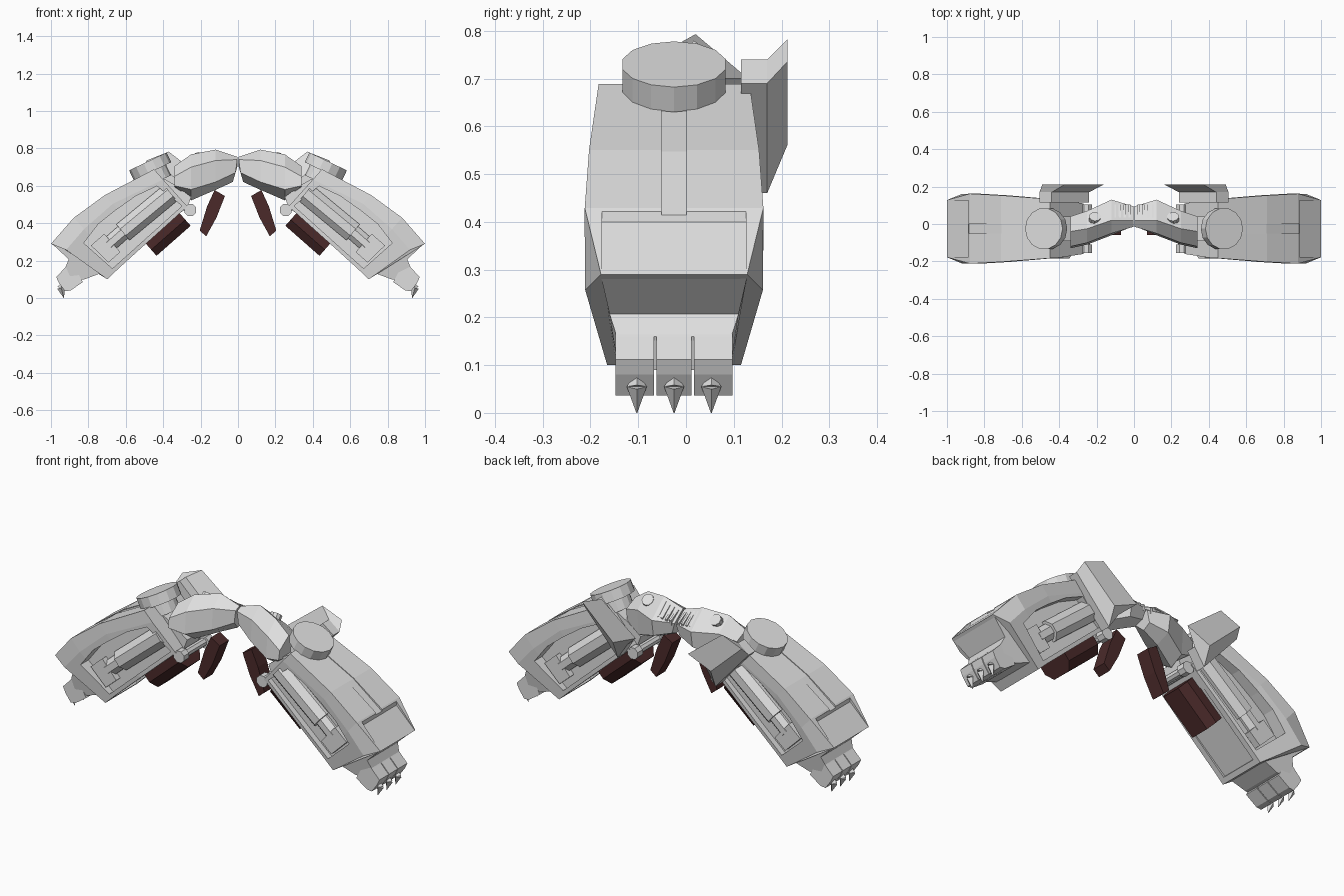
import bpy, bmesh, math
from mathutils import Vector

if "Cube" in bpy.data.objects:
    bpy.data.objects.remove(bpy.data.objects["Cube"])

CY = -0.025                      # arm centre line in y
A = math.atan2(0.66, 0.75)       # forearm slope
D = Vector((math.cos(A), 0, -math.sin(A)))   # along the forearm, towards the hand
N = Vector((math.sin(A), 0, math.cos(A)))    # outward from the forearm


def material(name, c):
    m = bpy.data.materials.new(name)
    m.diffuse_color = (*c, 1)
    m.use_nodes = True
    m.node_tree.nodes["Principled BSDF"].inputs["Base Color"].default_value = m.diffuse_color
    return m


GREY = material("light_grey", (0.74, 0.74, 0.74))
RED = material("dark_red", (0.07, 0.023, 0.023))


def P(u, w, y):
    """Point in the forearm frame; y is measured from the arm centre."""
    return D * u + N * w + Vector((0, CY + y, 0))


def loft(name, rings, mat=GREY, mirror=True):
    """Skin closed rings of equal length and cap both ends."""
    bm = bmesh.new()
    vs = [[bm.verts.new(p) for p in r] for r in rings]
    n = len(vs[0])
    for a, b in zip(vs, vs[1:]):
        for i in range(n):
            j = (i + 1) % n
            bm.faces.new((a[i], a[j], b[j], b[i]))
    bm.faces.new(vs[0][::-1])
    bm.faces.new(vs[-1])
    bmesh.ops.recalc_face_normals(bm, faces=bm.faces)
    me = bpy.data.meshes.new(name)
    bm.to_mesh(me)
    bm.free()
    ob = bpy.data.objects.new(name, me)
    bpy.context.collection.objects.link(ob)
    me.materials.append(mat)
    if mirror:
        ob.modifiers.new("mirror", 'MIRROR').use_axis = (True, False, False)
    return ob


def slab(name, pts, y0, y1, mat=GREY, mirror=True):
    """Profile in (x, z) extruded along y."""
    return loft(name, [[(x, y, z) for x, z in pts] for y in (y0, y1)], mat, mirror)


def arm_slab(name, pts, y0, y1, mat=GREY, mirror=True):
    """Profile in forearm (u, w) extruded along y."""
    return loft(name, [[P(u, w, y) for u, w in pts] for y in (y0, y1)], mat, mirror)


def rod(name, a, b, r1, r2, n, mat=GREY, phase=0.5):
    a, b = Vector(a), Vector(b)
    q = (b - a).to_track_quat('Z', 'Y')
    ring = lambda c, r: [c + q @ Vector((r * math.cos(t), r * math.sin(t), 0))
                         for t in [math.tau * (i + phase) / n for i in range(n)]]
    return loft(name, [ring(a, r1), ring(b, r2)], mat)


def cut(ob, cutters):
    """Subtract the cutters, then discard them."""
    bpy.context.view_layer.objects.active = ob
    for c in cutters:
        m = ob.modifiers.new("cut", 'BOOLEAN')
        m.object, m.operation, m.solver = c, 'DIFFERENCE', 'EXACT'
        bpy.ops.object.modifier_apply(modifier=m.name)
        bpy.data.objects.remove(c)


# Forearm shell: inner, middle and outer (u, w, half width) per station
stations = [
    ((-0.12, .546, .135), (-0.118, .74, .155), (-0.118, .813, .158)),
    ((0.17, .543, .14), (0.17, .82, .178), (0.17, .883, .178)),
    ((0.375, .54, .14), (0.375, .82, .187), (0.375, .902, .187)),
    ((0.459, .537, .14), (0.520, .80, .186), (0.559, .878, .153)),
]
forearm = loft("forearm", [
    [P(u, w, -h) for u, w, h in s] + [P(u, w, h) for u, w, h in s[::-1]]
    for s in stations], mirror=False)
window = [(.425, .765), (.40, .562), (-.10, .567), (-.07, .735), (.05, .77), (.19, .785), (.30, .79)]
cut(forearm, [
    arm_slab("window_front", window, -.3, -.11, mirror=False),
    arm_slab("window_back", window, .11, .3, mirror=False),
    # sunken cuff and the slot above it
    arm_slab("cuff_notch", [(.40, .885), (.60, .875), (.60, 1), (.385, 1), (.385, .90)],
             -.151, .151, mirror=False),
    arm_slab("slot", [(-.05, .825), (.17, .879), (.39, .894), (.39, 1), (-.05, 1)],
             -.026, .026, mirror=False),
    arm_slab("inner_panel", [(.0, .50), (.43, .50), (.43, .55), (.0, .55)], -.11, .11, mirror=False),
])
forearm.modifiers.new("mirror", 'MIRROR')

# Machinery in the side windows
for side, s in (("front", -1), ("back", 1)):
    rod(side + "_barrel", P(-.10, .66, s * .105), P(.23, .67, s * .105), .06, .06, 8)
    rod(side + "_barrel_tip", P(.23, .67, s * .105), P(.33, .67, s * .105), .045, .045, 8)
    arm_slab(side + "_end_block", [(.31, .60), (.395, .60), (.405, .73), (.31, .73)], s * .10, s * .145)

# Shoulder disc
top = Vector((.482, CY, .73))
axis = Vector((.43, 0, .90)).normalized()
rod("shoulder_disc", top - axis * .058, top, .111, .111, 14)
rod("disc_base", top - axis * .12, top - axis * .05, .08, .08, 14)

# Shield on the back of the shoulder
inner = [(.44, .74), (.505, .69), (.30, .46), (.24, .55)]
outer = [(.37, .782), (.49, .735), (.30, .56), (.16, .62)]
loft("shoulder_shield", [[(x, .115, z) for x, z in inner], [(x, .17, z) for x, z in inner],
                         [(x, .212, z) for x, z in outer]])

# Upper arm, sections along x as (y, z); the inner end leans outward at the bottom
sections = {
    0.004: [(-.015, .67), (-.015, .74), (.02, .755), (.095, .70), (.09, .64), (.04, .62)],
    0.12: [(-.06, .62), (-.05, .735), (.02, .793), (.13, .70), (.115, .61), (.03, .578)],
    0.25: [(-.11, .58), (-.10, .70), (-.025, .768), (.07, .70), (.06, .56), (-.02, .522)],
    0.34: [(-.13, .60), (-.12, .65), (-.04, .705), (.04, .67), (.03, .60), (-.03, .585)],
}
loft("upper_arm", [[(x + (max(0, .70 - z) * .3 if x < .01 else 0), y, z) for y, z in s]
                   for x, s in sections.items()])

# Grille bars on the rear slope of the upper arm, and the ring beside them
for i in range(4):
    x = .018 + .026 * i
    hi, lo = .738 + .3 * x, .706
    pts = [(.035, hi - .02), (.10, lo - .02), (.105, lo + .01), (.035, hi + .008)]
    loft(f"grille_bar_{i + 1}", [[(x + d, y, z) for y, z in pts] for d in (0, .012)])
rod("arm_ring", (.21, .015, .73), (.208, .04, .758), .032, .032, 10)

# Elbow knob
rod("elbow_knob_front", (.255, -.155, .47), (.255, -.11, .47), .034, .034, 8)
rod("elbow_knob_back", (.255, .06, .47), (.255, .105, .47), .034, .034, 8)
rod("elbow_pin", (.255, -.12, .47), (.255, .07, .47), .022, .022, 8)
slab("elbow_joint", [(.25, .54), (.33, .60), (.40, .64), (.36, .50), (.28, .46)], -.09, .04)

# Hinged flap under the upper arm
slab("hanging_flap", [(.07, .545), (.125, .577), (.165, .49), (.205, .36), (.17, .33), (.115, .43)],
     -.06, .02, RED)

# Padded box under the forearm
ring = [(-.09, .55), (-.09, .50), (-.055, .457), (.055, .457), (.09, .50), (.09, .55)]
loft("under_box", [[P(u, w, y) for y, w in ring] for u in (-.065, .178)], RED)

# Wrist, tapering in width, then fingers
wrist = [(.88, .28, .15), (.985, .281, .152), (.905, .207, .135), (.924, .16, .12),
         (.90, .09, .118), (.82, .10, .118), (.74, .13, .125)]
loft("wrist", [[(x, CY + s * h, z) for x, z, h in wrist] for s in (-1, 1)])
finger = [(.89, .20), (.926, .16), (.972, .112), (.957, .08), (.925, .036), (.895, .04), (.83, .085)]
for i, y in enumerate((-.078, 0, .078)):
    grow = (.008 if i == 0 else 0, .008 if i == 2 else 0)
    slab(f"finger_{i + 1}", finger, CY + y - .0365 - grow[0], CY + y + .0365 + grow[1])
    rod(f"claw_{i + 1}", (.946, CY + y, .055), (.931, CY + y, 0), .021, .001, 4, phase=0)
    rod(f"claw_root_{i + 1}", (.942, CY + y, .08), (.946, CY + y, .055), .004, .021, 4, phase=0)
